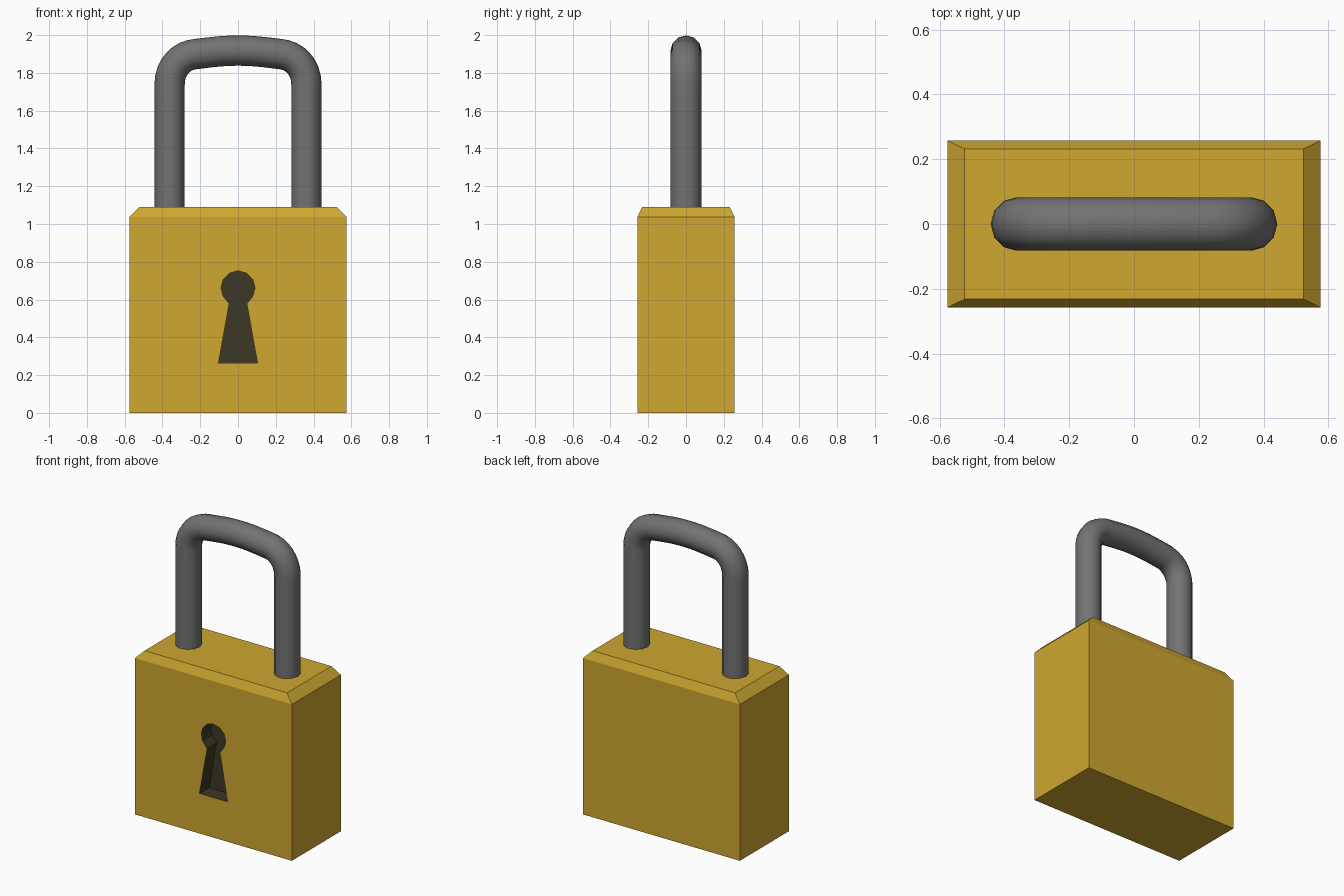
import bpy, bmesh, math

if "Cube" in bpy.data.objects:
    bpy.data.objects.remove(bpy.data.objects["Cube"])


def material(name, color):
    m = bpy.data.materials.new(name)
    m.diffuse_color = color
    m.use_nodes = True
    m.node_tree.nodes["Principled BSDF"].inputs["Base Color"].default_value = m.diffuse_color
    return m


def mesh_object(name, bm, mats):
    bmesh.ops.recalc_face_normals(bm, faces=bm.faces)
    me = bpy.data.meshes.new(name)
    bm.to_mesh(me)
    bm.free()
    for m in mats:
        me.materials.append(m)
    ob = bpy.data.objects.new(name, me)
    bpy.context.collection.objects.link(ob)
    return ob


brass = material("brass", (0.62, 0.39, 0.03, 1))
dark = material("keyhole_dark", (0.045, 0.04, 0.02, 1))
steel = material("steel", (0.17, 0.17, 0.17, 1))

# Body: stacked rectangles, the last one inset for the top chamfer
bm = bmesh.new()
rings = [[bm.verts.new((sx * x, sy * y, z)) for sx, sy in ((-1, -1), (1, -1), (1, 1), (-1, 1))]
         for x, y, z in ((0.575, 0.257, 0), (0.575, 0.257, 1.037), (0.523, 0.232, 1.09))]
for a, b in zip(rings, rings[1:]):
    for i in range(4):
        j = (i + 1) % 4
        bm.faces.new((a[i], a[j], b[j], b[i]))
bm.faces.new(rings[0])
bm.faces.new(rings[-1])
body = mesh_object("lock_body", bm, (brass, dark))

# Keyhole cutter: round head above a flared slot
profile = [(-0.103, 0.265), (0.103, 0.265), (0.047, 0.578)]
profile += [(0.09 * math.cos(a), 0.662 + 0.09 * math.sin(a))
            for a in (math.radians(-30 + 30 * k) for k in range(9))]
profile += [(-0.047, 0.578)]
bm = bmesh.new()
face = bm.faces.new([bm.verts.new((x, -0.157, z)) for x, z in profile])
ext = bmesh.ops.extrude_face_region(bm, geom=[face])
bmesh.ops.translate(bm, vec=(0, -0.2, 0),
                    verts=[v for v in ext["geom"] if isinstance(v, bmesh.types.BMVert)])
for f in bm.faces:
    f.material_index = 1
cutter = mesh_object("keyhole_cutter", bm, (brass, dark))
cutter.hide_render = True

mod = body.modifiers.new("keyhole", 'BOOLEAN')
mod.operation = 'DIFFERENCE'
mod.solver = 'EXACT'
mod.object = cutter
bpy.context.view_layer.objects.active = body
body.select_set(True)
bpy.ops.object.modifier_apply(modifier=mod.name)
bpy.data.objects.remove(cutter)

# Shackle: bevelled curve, half path (point, handle before, handle after) mirrored in x
half = [((0, 1.918), (-0.08, 1.918), (0.08, 1.918)),
        ((0.22, 1.9), (0.14, 1.91), (0.30, 1.896)),
        ((0.362, 1.74), (0.362, 1.83), (0.362, 1.6)),
        ((0.362, 1.04), (0.362, 1.2), (0.362, 1.0))]
path = [tuple((-x, z) for x, z in (p, b, a)) for p, a, b in half[:0:-1]]
path = [(p, a, b) for p, b, a in path]
path = [(p, b, a) for p, a, b in path]
path += half
cu = bpy.data.curves.new("shackle", 'CURVE')
cu.dimensions = '3D'
cu.bevel_depth = 0.08
cu.bevel_resolution = 4
cu.resolution_u = 8
cu.use_fill_caps = True
sp = cu.splines.new('BEZIER')
sp.bezier_points.add(len(path) - 1)
for bp, (p, before, after) in zip(sp.bezier_points, path):
    bp.handle_left_type = bp.handle_right_type = 'FREE'
    bp.co = (p[0], 0, p[1])
    bp.handle_left = (before[0], 0, before[1])
    bp.handle_right = (after[0], 0, after[1])
cu.materials.append(steel)
shackle = bpy.data.objects.new("shackle", cu)
shackle.scale.y = 1.03
bpy.context.collection.objects.link(shackle)

# Convert the shackle to a smooth mesh
bpy.ops.object.select_all(action='DESELECT')
shackle.select_set(True)
bpy.context.view_layer.objects.active = shackle
bpy.ops.object.convert(target='MESH')
bpy.ops.object.shade_smooth_by_angle(angle=math.radians(40))
